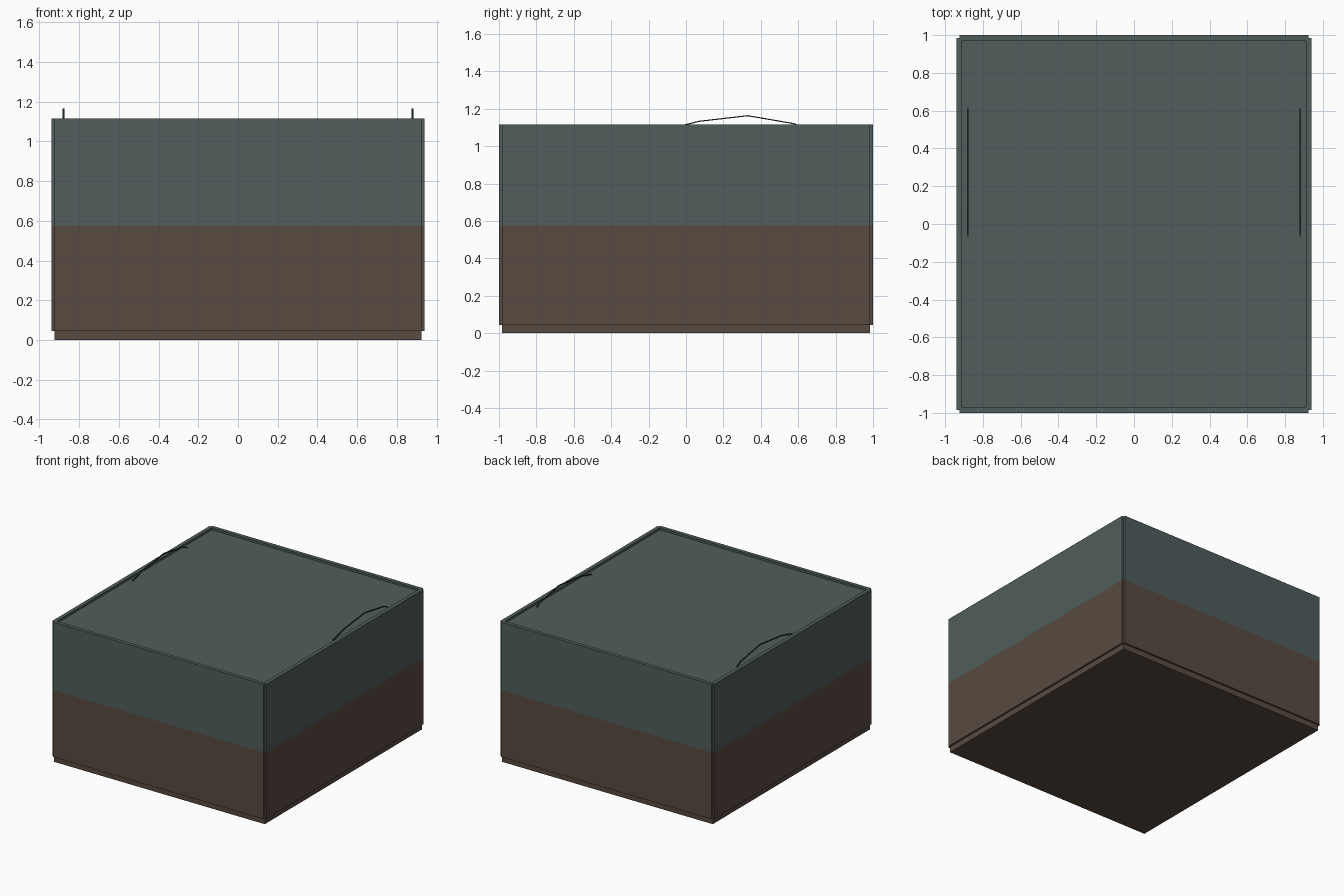
import bpy, bmesh
from mathutils import Vector

if "Cube" in bpy.data.objects:
    bpy.data.objects.remove(bpy.data.objects["Cube"])

SPLIT, TOP, RECESS, SKIRT = 0.575, 1.115, 1.098, 0.045


def material(name, rgb):
    m = bpy.data.materials.new(name)
    m.diffuse_color = (*rgb, 1)
    m.use_nodes = True
    m.node_tree.nodes["Principled BSDF"].inputs["Base Color"].default_value = m.diffuse_color
    return m


TEAL = material("grey teal", (0.079, 0.110, 0.107))
BROWN = material("dark brown", (0.098, 0.069, 0.052))
DARK = material("dark cord", (0.025, 0.034, 0.034))


def finish(name, bm, mats):
    bmesh.ops.recalc_face_normals(bm, faces=bm.faces)
    # upper half teal, lower half brown
    if len(mats) > 1:
        for f in bm.faces:
            f.material_index = 0 if f.calc_center_median().z > SPLIT else 1
    mesh = bpy.data.meshes.new(name)
    bm.to_mesh(mesh)
    bm.free()
    for m in mats:
        mesh.materials.append(m)
    ob = bpy.data.objects.new(name, mesh)
    bpy.context.collection.objects.link(ob)
    return ob


def bridge(bm, a, b):
    for i in range(len(a)):
        j = (i + 1) % len(a)
        bm.faces.new((a[i], a[j], b[j], b[i]))


# outer shell: box outline with a small step at each corner
X, Y, XI, YI = 0.94, 1.0, 0.925, 0.985
outline = [(XI, -Y), (XI, -YI), (X, -YI), (X, YI), (XI, YI), (XI, Y)]
outline += [(-x, -y) for x, y in outline]
# inner rim outline with matching vertex count
RX, RY = 0.91, 0.97
bm = bmesh.new()
loops = [[bm.verts.new((x, y, z)) for x, y in outline] for z in (SKIRT, SPLIT, TOP)]
bridge(bm, loops[0], loops[1])
bridge(bm, loops[1], loops[2])
bm.faces.new(loops[0])

# rim and recessed lid, one ring corner per stepped corner
corners = [(RX, -RY), (RX, RY), (-RX, RY), (-RX, -RY)]
rim = [bm.verts.new((x, y, TOP)) for x, y in corners]
lid = [bm.verts.new((x, y, RECESS)) for x, y in corners]
t = loops[2]
for i in range(4):
    j = (i + 1) % 4
    a, b, c, d = (t[(3 * i + k) % 12] for k in range(4))
    bm.faces.new((a, b, rim[i]))
    bm.faces.new((b, c, rim[i]))
    bm.faces.new((c, d, rim[j], rim[i]))
bridge(bm, rim, lid)
bm.faces.new(lid)
finish("box_shell", bm, [TEAL, BROWN])

# base plinth, slightly inset
bm = bmesh.new()
bmesh.ops.create_cube(bm, size=1)
for v in bm.verts:
    v.co = Vector((v.co.x * 2 * XI, v.co.y * 2 * YI, (v.co.z + 0.5) * (SKIRT + 0.005)))
finish("base_plinth", bm, [BROWN])

# thin bent pull cords near each side
path = [(-0.07, 1.098), (0.07, 1.133), (0.33, 1.163), (0.58, 1.120), (0.615, 1.100)]
for side, label in ((-1, "left"), (1, "right")):
    bm = bmesh.new()
    w, h = 0.005, 0.003
    rings = [[bm.verts.new((side * 0.88 + dx, y, z + dz))
              for dx, dz in ((-w, -h), (w, -h), (w, h), (-w, h))] for y, z in path]
    for a, b in zip(rings, rings[1:]):
        bridge(bm, a, b)
    bm.faces.new(rings[0])
    bm.faces.new(rings[-1])
    finish(label + "_pull_cord", bm, [DARK])
